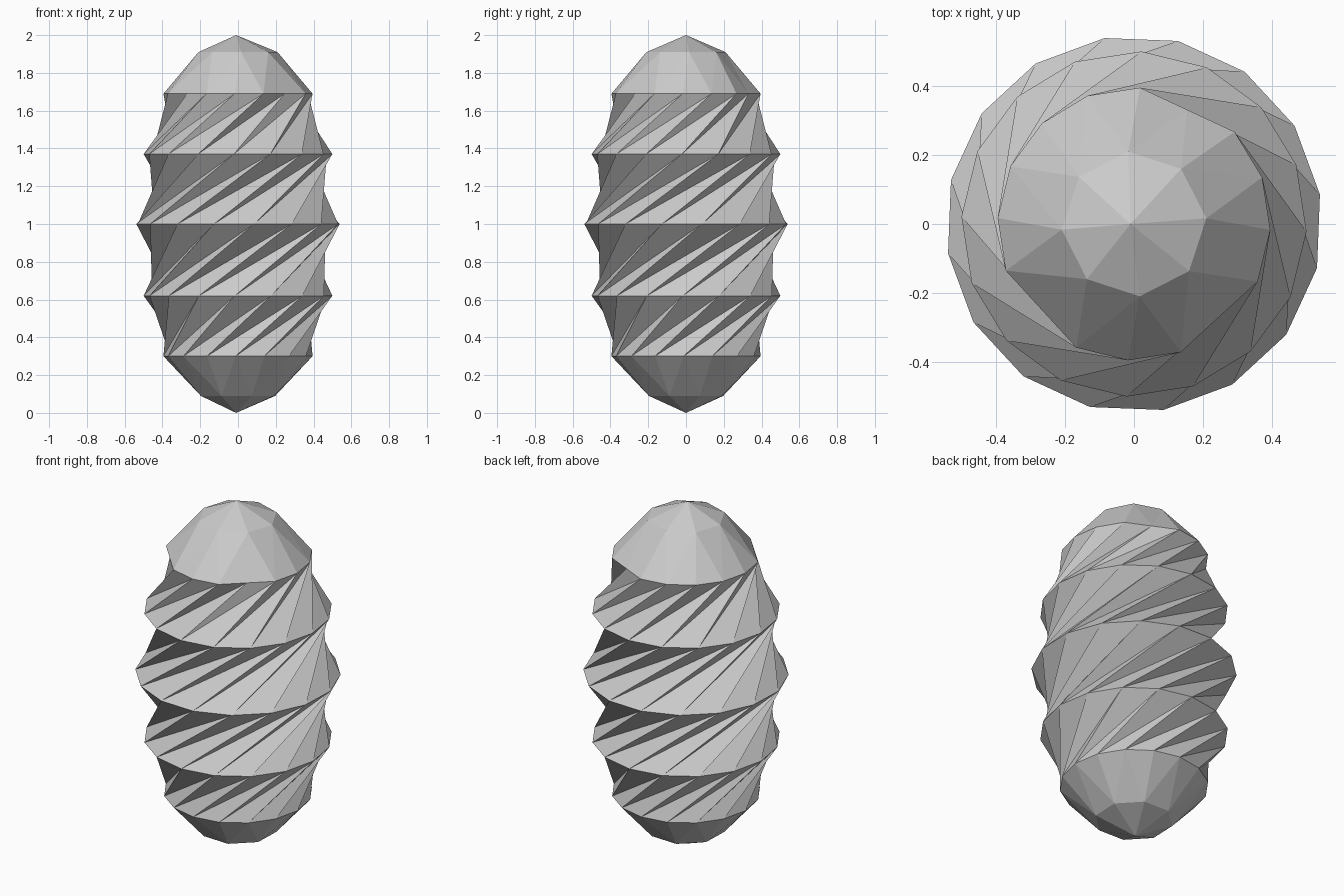
import bpy, bmesh
from math import sin, cos, radians

if "Cube" in bpy.data.objects:
    bpy.data.objects.remove(bpy.data.objects["Cube"])

N = 16
STEP = 360 / N
bm = bmesh.new()


def ring(n, r, z, phase, flat=()):
    """Ring of vertices; indices in flat sit on the chord of their neighbours."""
    out = []
    for k in range(n):
        a = radians(phase + k * 360 / n)
        rr = r * cos(radians(STEP)) if k in flat else r
        out.append(bm.verts.new((rr * cos(a), rr * sin(a), z)))
    return out


def pleats(low, high):
    """Twisted band: a ridge edge and a deeper valley edge for each side."""
    for i in range(N):
        j = (i + 1) % N
        bm.faces.new((low[i], low[j], high[j]))
        bm.faces.new((low[i], high[j], high[i]))


def cap(outer, z_mid, z_tip, phase):
    """Faceted dome: 16 sides reduce to 8, then to a point."""
    inner = ring(8, 0.21, z_mid, phase)
    tip = bm.verts.new((-0.01, 0, z_tip))
    for k in range(8):
        nxt = inner[(k + 1) % 8]
        a, b, c = outer[2 * k - 1], outer[2 * k], outer[(2 * k + 1) % N]
        bm.faces.new((a, b, inner[k]))
        bm.faces.new((b, c, inner[k]))
        bm.faces.new((c, nxt, inner[k]))
        bm.faces.new((inner[k], nxt, tip))


# Pleated body: radius, height, twist from the ring below (degrees)
phase = -2.5 - 202
rings = []
for r, z, twist in [(0.395, 0.30, 0), (0.50, 0.62, 45), (0.545, 1.0, 56),
                    (0.50, 1.37, 56), (0.395, 1.69, 45)]:
    phase += twist
    rings.append(ring(N, r, z, phase, (3, 10, 14) if z > 1.6 else ()))
for low, high in zip(rings, rings[1:]):
    pleats(low, high)

# Domed ends
cap(rings[-1], 1.91, 2.0, phase + 7)
cap(rings[0], 0.09, 0.0, phase - 202)

bmesh.ops.recalc_face_normals(bm, faces=bm.faces[:])
mesh = bpy.data.meshes.new("twisted_pod")
bm.to_mesh(mesh)
bm.free()
bpy.context.collection.objects.link(bpy.data.objects.new("twisted_pod", mesh))
